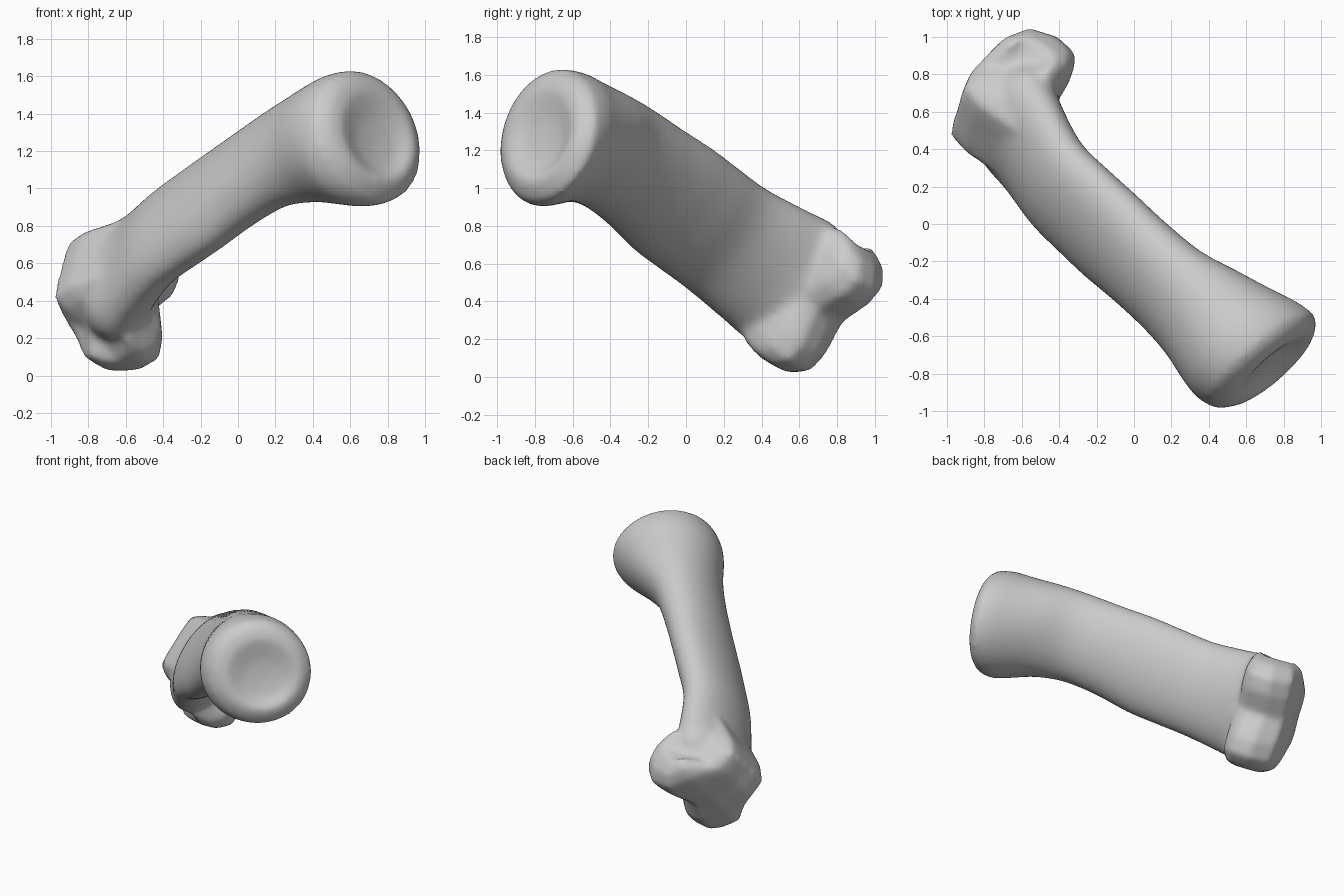
import bpy, bmesh, math
from mathutils import Vector

if "Cube" in bpy.data.objects:
    bpy.data.objects.remove(bpy.data.objects["Cube"])

# Local frame of the bone: length, width (side to side) and underside direction
ORIGIN = Vector((0, 0, 0.85))
LENGTH = Vector((0.63, -0.66, 0.41)).normalized()
WIDTH = Vector((0.194, 0.646, 0.738))
WIDTH = (WIDTH - LENGTH * WIDTH.dot(LENGTH)).normalized()
UNDER = WIDTH.cross(LENGTH)
if UNDER.x < 0:
    UNDER = -UNDER


def place(d, w, p):
    return ORIGIN + LENGTH * d + WIDTH * w + UNDER * p


def loft(bm, rings):
    """Closed skin through a list of point rings."""
    loops = [[bm.verts.new(place(*pt)) for pt in ring] for ring in rings]
    n = len(loops[0])
    for a, b in zip(loops, loops[1:]):
        for i in range(n):
            j = (i + 1) % n
            bm.faces.new((a[i], a[j], b[j], b[i]))
    bm.faces.new(loops[0][::-1])
    bm.faces.new(loops[-1])


def refine(rows, steps=4):
    """Smooth curve through the section values."""
    out = []
    for i in range(len(rows) - 1):
        a, b = rows[max(i - 1, 0)], rows[i]
        c, d = rows[i + 1], rows[min(i + 2, len(rows) - 1)]
        for k in range(steps):
            t = k / steps
            out.append([0.5 * (2 * q + (r - p) * t + (2 * p - 5 * q + 4 * r - s) * t * t
                               + (3 * q - p - 3 * r + s) * t ** 3)
                        for p, q, r, s in zip(a, b, c, d)])
    return out + [list(rows[-1])]


bm = bmesh.new()

# Shaft and base: position, side offset, half width, depth offset, half depth
shaft = [
    (-1.02, -.02, .32, -.05, .22), (-.90, -.02, .385, -.07, .23),
    (-.72, -.025, .37, -.11, .19), (-.45, -.03, .345, -.165, .175),
    (-.2, -.015, .345, -.168, .177), (0, 0, .345, -.165, .18),
    (.25, .025, .325, -.16, .19), (.50, .04, .32, -.145, .212),
    (.70, .03, .335, -.10, .27), (.88, 0, .36, -.055, .335),
    (1.00, -.015, .375, -.02, .37), (1.10, -.02, .355, .01, .375),
]
# Slanted, shallow joint face
dish = [(1.15, -.02, .30, .01, .31), (1.165, -.03, .24, .03, .25),
        (1.125, -.05, .13, .06, .14), (1.115, -.05, .03, .06, .03)]
N = 32
rings = []
for d, wc, a, pc, b in refine(shaft) + dish:
    tilt = max(0, min(1, (d - 0.7) / 0.4))
    ring = []
    for i in range(N):
        t = 2 * math.pi * i / N
        w, p = wc + a * math.cos(t), pc + b * math.sin(t)
        ring.append((d + tilt * (0.14 * w - 0.06 * p), w, p))
    rings.append(ring)
loft(bm, rings)

# Roller head with two knuckles: side profile scaled across the width
profile = [(-.72, -.28), (-.98, -.35), (-1.11, -.345), (-1.19, -.22), (-1.22, 0),
           (-1.20, .2), (-1.07, .31), (-.93, .315), (-.85, .23), (-.80, .05)]
half = [(.405, .6, .4), (.37, .85, .72), (.29, .98, .95), (.17, 1, .97)]
stations = [(-w - .01, s, q) for w, s, q in half] + [(0, .98, .97)]
stations += [(w - .01, s, q) for w, s, q in half[::-1]]
rings = []
for w, s, q in stations:
    ring = []
    for d, p in profile:
        groove = 1 - .3 * max(0, 1 - abs(w) / .2) if p > .1 else 1
        narrow = .68 if p < -.1 else 1
        ring.append((-.93 + (d + .93) * s, w * narrow, -.03 + (p + .03) * q * groove))
    rings.append(ring)
loft(bm, rings)

bmesh.ops.recalc_face_normals(bm, faces=bm.faces)
mesh = bpy.data.meshes.new("finger_bone")
bm.to_mesh(mesh)
bm.free()
bone = bpy.data.objects.new("finger_bone", mesh)
bpy.context.collection.objects.link(bone)

# Fuse shaft and head into one smooth skin
remesh = bone.modifiers.new("fuse", 'REMESH')
remesh.mode = 'VOXEL'
remesh.voxel_size = 0.02
remesh.use_smooth_shade = True
smooth = bone.modifiers.new("soften", 'SMOOTH')
smooth.factor = 0.5
smooth.iterations = 12
